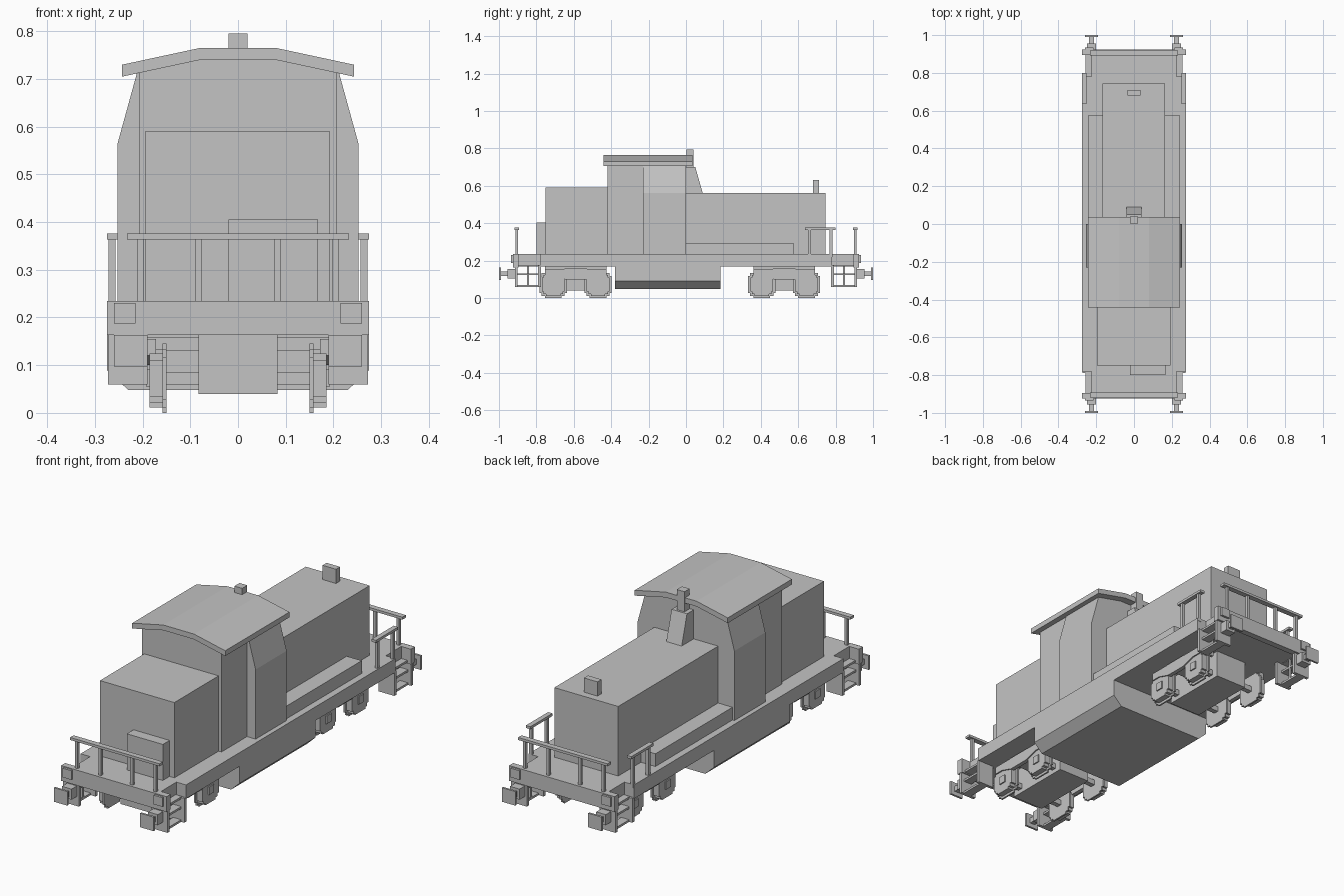
import bpy, bmesh

grey = bpy.data.materials.new("light_grey")
grey.diffuse_color = (0.55, 0.55, 0.55, 1)


def finish(name, bm):
    bmesh.ops.recalc_face_normals(bm, faces=bm.faces)
    me = bpy.data.meshes.new(name)
    bm.to_mesh(me)
    bm.free()
    me.materials.append(grey)
    ob = bpy.data.objects.new(name, me)
    bpy.context.collection.objects.link(ob)
    return ob


def box(name, x0, x1, y0, y1, z0, z1):
    bm = bmesh.new()
    bmesh.ops.create_cube(bm, size=1)
    for v in bm.verts:
        v.co = (x1 if v.co.x > 0 else x0, y1 if v.co.y > 0 else y0, z1 if v.co.z > 0 else z0)
    return finish(name, bm)


def prism(name, pts, a, b, axis):
    """Extrude a closed profile: axis 'y' takes (x, z) points, axis 'x' takes (y, z)."""
    bm = bmesh.new()
    put = (lambda p: (p[0], a, p[1])) if axis == 'y' else (lambda p: (a, p[0], p[1]))
    face = bm.faces.new([bm.verts.new(put(p)) for p in pts])
    ext = bmesh.ops.extrude_face_region(bm, geom=[face])
    d = (0, b - a, 0) if axis == 'y' else (b - a, 0, 0)
    bmesh.ops.translate(bm, vec=d, verts=[g for g in ext["geom"] if isinstance(g, bmesh.types.BMVert)])
    return finish(name, bm)


def sided(fn, name, x0, x1, *rest):
    """Box on both sides of the centre line."""
    fn(name + "_right", x0, x1, *rest)
    fn(name + "_left", -x1, -x0, *rest)


# Deck and fuel tank
box("deck", -0.275, 0.275, -0.78, 0.78, 0.17, 0.235)
prism("fuel_tank", [(-0.275, 0.17), (-0.275, 0.09), (-0.23, 0.048),
                    (0.23, 0.048), (0.275, 0.09), (0.275, 0.17)], -0.38, 0.185, 'y')

# Hoods and side lockers
box("front_hood", -0.195, 0.193, -0.75, -0.42, 0.235, 0.59)
box("front_locker", -0.02, 0.168, -0.80, -0.75, 0.235, 0.405)
box("rear_hood", -0.168, 0.165, 0.0, 0.745, 0.235, 0.563)
box("side_lockers", -0.243, 0.243, 0.0, 0.575, 0.235, 0.295)
box("hood_lamp", -0.035, 0.035, 0.68, 0.71, 0.563, 0.63)

# Cab with bulged side panels, and bent roof
prism("cab", [(-0.208, 0.235), (0.208, 0.235), (0.208, 0.715), (0.08, 0.745),
              (-0.08, 0.745), (-0.208, 0.715)], -0.42, 0.0, 'y')
for s, side in ((1, "right"), (-1, "left")):
    prism("cab_bulge_" + side, [(s * 0.2, 0.235), (s * 0.253, 0.235), (s * 0.253, 0.563),
                                (s * 0.212, 0.712), (s * 0.2, 0.712)], -0.23, 0.001, 'y')
prism("cab_roof", [(-0.243, 0.705), (-0.08, 0.74), (0.08, 0.74), (0.243, 0.705),
                   (0.243, 0.73), (0.08, 0.765), (-0.08, 0.765), (-0.243, 0.73)], -0.442, 0.036, 'y')

# Exhaust
prism("exhaust_base", [(0, 0.56), (0.09, 0.56), (0.05, 0.70), (0, 0.70)], -0.04, 0.04, 'x')
box("exhaust_pipe", -0.02, 0.02, 0.002, 0.04, 0.69, 0.795)

# Both ends: beam, buffers, steps and end railing
for s, end in ((-1, "front"), (1, "rear")):
    def ebox(name, x0, x1, y0, y1, z0, z1):
        box(end + "_" + name, x0, x1, min(s * y0, s * y1), max(s * y0, s * y1), z0, z1)

    ebox("deck_end", -0.225, 0.225, 0.78, 0.90, 0.17, 0.235)
    ebox("beam", -0.275, 0.275, 0.895, 0.925, 0.163, 0.235)
    sided(ebox, "beam_lamp", 0.215, 0.26, 0.925, 0.935, 0.187, 0.23)
    sided(ebox, "buffer_base", 0.20, 0.25, 0.91, 0.955, 0.105, 0.155)
    sided(ebox, "buffer_shaft", 0.212, 0.238, 0.955, 0.992, 0.117, 0.143)
    sided(ebox, "buffer_plate", 0.19, 0.26, 0.99, 1.0, 0.097, 0.163)
    sided(ebox, "step_outer_plate", 0.19, 0.273, 0.90, 0.915, 0.06, 0.17)
    sided(ebox, "step_inner_plate", 0.19, 0.273, 0.775, 0.79, 0.06, 0.175)
    sided(ebox, "step_hanger", 0.215, 0.225, 0.84, 0.85, 0.06, 0.175)
    for i, z in enumerate((0.06, 0.122, 0.168)):
        sided(ebox, "step_tread_%d" % i, 0.215, 0.257, 0.785, 0.905, z, z + 0.01)
    ebox("end_rail", -0.233, 0.233, 0.892, 0.918, 0.364, 0.376)
    for i, x in enumerate((-0.205, -0.083, 0.083, 0.205)):
        ebox("rail_post_%d" % i, x - 0.007, x + 0.007, 0.898, 0.912, 0.235, 0.366)

# Rear side railings
sided(box, "side_rail", 0.252, 0.275, 0.635, 0.80, 0.364, 0.376)
for i, y in enumerate((0.66, 0.775)):
    sided(box, "side_rail_post_%d" % i, 0.257, 0.271, y - 0.007, y + 0.007, 0.22, 0.366)


def wheel_outline(y, r, z=0.0725):
    """Blocky stepped wheel outline."""
    q = r * 0.62
    m = r * 0.85
    quarter = [(r, q), (m, q), (m, m), (q, m), (q, r)]
    pts = quarter + [(-a, b) for a, b in reversed(quarter)]
    pts += [(-a, -b) for a, b in quarter] + [(a, -b) for a, b in reversed(quarter)]
    return [(y + a, z + b) for a, b in pts]


# Bogies: centre block, wheels, axle boxes and side frames
for c, name in ((-0.59, "front_bogie"), (0.525, "rear_bogie")):
    box(name + "_block", -0.083, 0.083, c - 0.165, c + 0.165, 0.04, 0.172)
    box(name + "_bolster", -0.19, 0.19, c - 0.06, c + 0.06, 0.13, 0.158)
    for s, side in ((1, "right"), (-1, "left")):
        n = name + "_" + side
        prism(n + "_frame", [(c - 0.165, 0.155), (c + 0.165, 0.155), (c + 0.165, 0.12), (c + 0.12, 0.12),
                             (c + 0.055, 0.10), (c - 0.055, 0.10), (c - 0.12, 0.12), (c - 0.165, 0.12)],
              s * 0.172, s * 0.192, 'x')
        for k, w in ((-1, "a"), (1, "b")):
            y = c + k * 0.12
            prism(n + "_flange_" + w, wheel_outline(y, 0.0725), s * 0.15, s * 0.158, 'x')
            prism(n + "_tread_" + w, wheel_outline(y, 0.061), s * 0.157, s * 0.186, 'x')
            box(n + "_axle_box_" + w, min(s * 0.18, s * 0.192), max(s * 0.18, s * 0.192),
                y - 0.018, y + 0.018, 0.054, 0.091)
    for k, w in ((-1, "a"), (1, "b")):
        y = c + k * 0.12
        box(name + "_axle_" + w, -0.15, 0.15, y - 0.012, y + 0.012, 0.06, 0.085)
